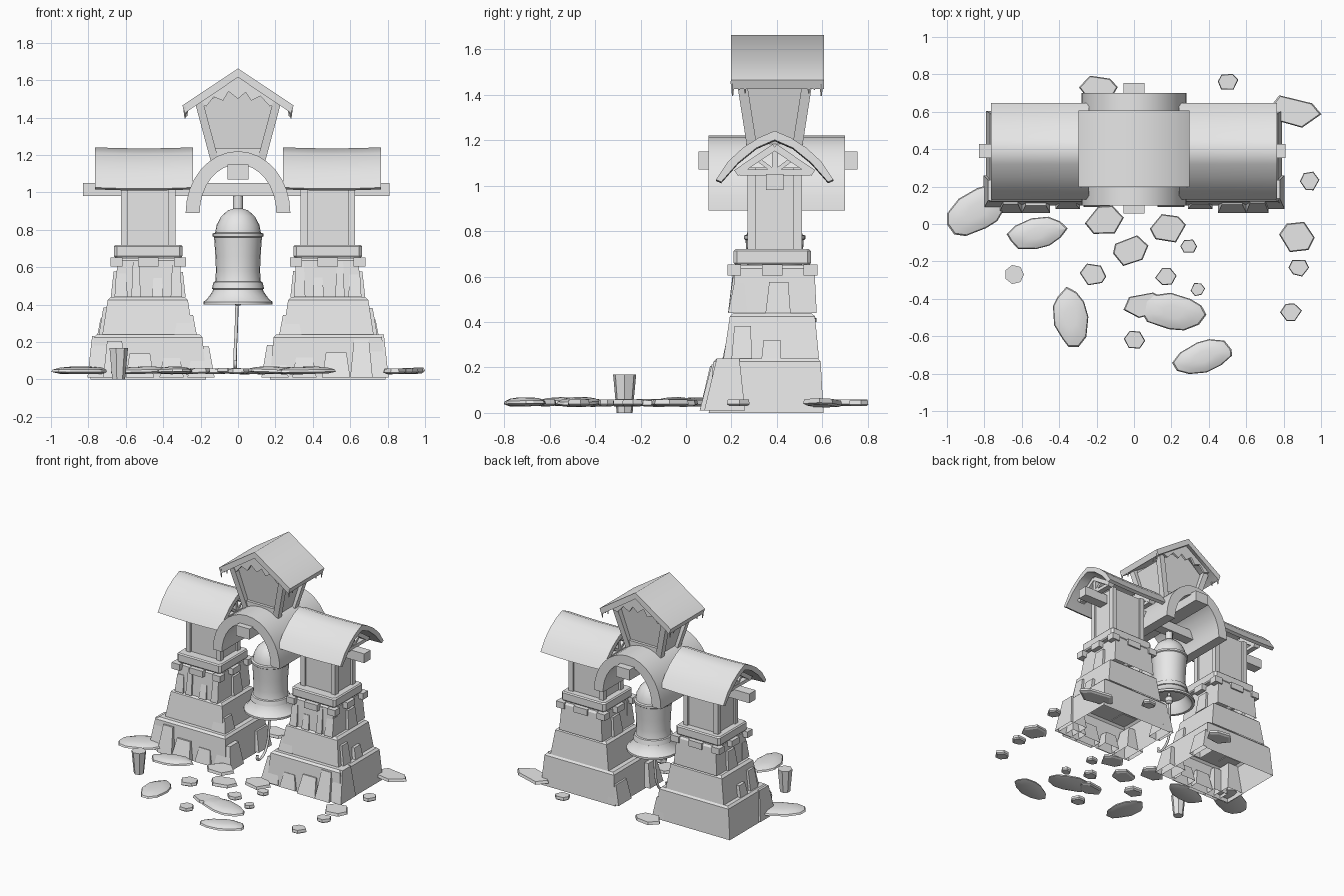
import bpy, bmesh, math, random
from mathutils import Vector

random.seed(4)
if "Cube" in bpy.data.objects:
    bpy.data.objects.remove(bpy.data.objects["Cube"], do_unlink=True)

GREY = (0.8, 0.8, 0.8, 1)
stone_grey = bpy.data.materials.new("stone_grey")
stone_grey.use_nodes = True
stone_grey.diffuse_color = GREY
stone_grey.node_tree.nodes["Principled BSDF"].inputs["Base Color"].default_value = GREY

CY = 0.39   # depth of the gate's centre line
TX = 0.48   # distance of each tower from the middle


def loft(name, rings, smooth=0, floor=True):
    """Skin closed rings of points; cap the last ring, and the first if floor is set."""
    bm = bmesh.new()
    rows = [[bm.verts.new(p) for p in ring] for ring in rings]
    n = len(rows[0])
    for a, b in zip(rows, rows[1:]):
        for i in range(n):
            j = (i + 1) % n
            bm.faces.new((a[i], a[j], b[j], b[i]))
    if floor:
        bm.faces.new(rows[0])
    bm.faces.new(rows[-1])
    bmesh.ops.recalc_face_normals(bm, faces=bm.faces)
    me = bpy.data.meshes.new(name)
    bm.to_mesh(me)
    bm.free()
    me.materials.append(stone_grey)
    if smooth:
        me.shade_smooth()
        me.set_sharp_from_angle(angle=math.radians(smooth))
    ob = bpy.data.objects.new(name, me)
    bpy.context.collection.objects.link(ob)
    return ob


def rect(x0, x1, y0, y1, z, c=0.0):
    """Rectangle ring, with cut corners when c is set."""
    if not c:
        return [(x0, y0, z), (x1, y0, z), (x1, y1, z), (x0, y1, z)]
    return [(x0 + c, y0, z), (x1 - c, y0, z), (x1, y0 + c, z), (x1, y1 - c, z),
            (x1 - c, y1, z), (x0 + c, y1, z), (x0, y1 - c, z), (x0, y0 + c, z)]


def box(name, x0, x1, y0, y1, z0, z1):
    return loft(name, [rect(x0, x1, y0, y1, z0), rect(x0, x1, y0, y1, z1)])


def lathe(name, profile, x=0, y=CY, n=24, smooth=40):
    turn = [2 * math.pi * i / n for i in range(n)]
    return loft(name, [[(x + r * math.cos(t), y + r * math.sin(t), z) for t in turn]
                       for r, z in profile], smooth)


def bar(name, a, b, w, d, normal):
    """Straight timber from a to b; d is its size along the normal."""
    a, b, nrm = Vector(a), Vector(b), Vector(normal)
    side = (b - a).cross(nrm).normalized() * w / 2
    dep = nrm * d / 2
    return loft(name, [[p + side + dep, p - side + dep, p - side - dep, p + side - dep]
                       for p in (a, b)])


def tower(s, side):
    def stone(name, x0, x1, y0, y1, z0, z1, taper=0.02, lean=0.02):
        j = random.uniform(-0.006, 0.006)
        return loft(f"{side}_{name}", [
            rect(s * x0, s * x1, y0, y1, z0),
            rect(s * (x0 + taper), s * (x1 - taper), y0 + lean + j, y1 - lean / 2, z1 + j)],
            floor=z0 > 0.1)

    # Three hollow, tapering masonry tiers, each with a worn top edge
    tiers = [(0.17, 0.79, 0.10, 0.605, 0.0, 0.24, 0.025),
             (0.24, 0.725, 0.165, 0.585, 0.24, 0.44, 0.035),
             (0.30, 0.66, 0.20, 0.575, 0.44, 0.65, 0.02)]
    for k, (x0, x1, y0, y1, z0, z1, t) in enumerate(tiers):
        loft(f"{side}_tier_{k}", [
            rect(s * x0, s * x1, y0, y1, z0),
            rect(s * (x0 + t * .8), s * (x1 - t * .8), y0 + t * .8, y1 - t * .5, z1 - 0.015),
            rect(s * (x0 + t + .01), s * (x1 - t - .01), y0 + t + .01, y1 - t, z1)], floor=False)

    # Raised corner stones and facing stones
    stone("outer_corner_stone", 0.66, 0.805, 0.08, 0.26, 0.01, 0.235, 0.025, 0.05)
    stone("inner_corner_stone", 0.125, 0.27, 0.09, 0.25, 0.01, 0.18, 0.03, 0.04)
    stone("front_stone_a", 0.45, 0.60, 0.06, 0.16, 0.01, 0.14, 0.02, 0.04)
    stone("front_stone_b", 0.60, 0.72, 0.06, 0.18, 0.01, 0.21, 0.02, 0.05)
    stone("front_stone_c", 0.29, 0.42, 0.08, 0.18, 0.01, 0.12, 0.02, 0.03)
    stone("inner_rear_stone", 0.14, 0.24, 0.45, 0.605, 0.01, 0.16, 0.03, 0.02)
    stone("outer_low_stone", 0.64, 0.755, 0.33, 0.42, 0.22, 0.32, 0.02, 0.01)
    stone("mid_outer_stone", 0.62, 0.745, 0.20, 0.29, 0.235, 0.38, 0.025, 0.01)
    stone("mid_inner_stone", 0.22, 0.34, 0.16, 0.28, 0.235, 0.34, 0.02, 0.02)
    for x0, x1, h in ((0.30, 0.36, 0.62), (0.40, 0.46, 0.55), (0.52, 0.57, 0.63), (0.59, 0.66, 0.57)):
        stone("upper_slab", x0, x1, 0.185, 0.27, 0.44, h, 0.008, 0.025)
    for x in (0.31, 0.65):
        stone("upper_side_slab", x - 0.03, x + 0.03, 0.35, 0.46, 0.44, 0.58, 0.015, 0.02)

    # Bracket blocks carrying the cap slab
    for dx in (-1, 0, 1):
        for dy in (-1, 0, 1):
            if dx or dy:
                x, y = s * (TX + dx * 0.17), 0.38 + dy * 0.168
                hx, hy = 0.033 if dx else 0.055, 0.03 if dy else 0.045
                box(f"{side}_bracket", x - hx, x + hx, y - hy, y + hy, 0.605, 0.652)
    cap = [(0.006, 0.652), (0, 0.66), (0, 0.712), (0.008, 0.72)]
    loft(f"{side}_cap_slab", [rect(s * TX - .183 + i, s * TX + .183 - i, 0.21 + i, 0.55 - i, z, 0.015)
                              for i, z in cap])

    # Timber shaft with corner posts
    x = s * TX
    box(f"{side}_shaft", x - 0.13, x + 0.13, CY - 0.105, CY + 0.105, 0.72, 1.08)
    for dx in (-0.127, 0.127):
        for dy in (-0.102, 0.102):
            box(f"{side}_corner_post", x + dx - .018, x + dx + .018,
                CY + dy - .018, CY + dy + .018, 0.72, 1.08)

    # Curved saddle roof with a slightly sagging ridge
    outer = [(0.258, 1.02), (0.205, 1.10), (0.14, 1.16), (0.07, 1.205)]
    inner = [(0.08, 1.16), (0.16, 1.095), (0.235, 1.01)]
    prof = (outer + [(0, 1.235)] + [(-t, z) for t, z in outer[::-1]]
            + [(-t, z) for t, z in inner[::-1]] + [(0, 1.195)] + inner)
    rows = []
    for i in range(5):
        u = i / 4
        lift = 0.006 * (2 * u - 1) ** 2
        rows.append([(s * (0.24 + 0.525 * u), CY + t, z + lift) for t, z in prof])
    loft(f"{side}_roof", rows, 55)

    # Gable trusses at both ends of the roof
    for gx in (0.30, 0.68):
        gx *= s
        for d in (-1, 1):
            bar(f"{side}_rafter", (gx, CY, 1.17), (gx, CY + d * 0.17, 1.055), 0.03, 0.05, (1, 0, 0))
            bar(f"{side}_strut", (gx, CY, 1.06), (gx, CY + d * 0.08, 1.12), 0.018, 0.03, (1, 0, 0))
        bar(f"{side}_king_post", (gx, CY, 1.04), (gx, CY, 1.17), 0.025, 0.035, (1, 0, 0))
        box(f"{side}_tie", gx - .02, gx + .02, CY - .155, CY + .155, 1.045, 1.07)


tower(-1, "right")
tower(1, "left")

# Long cross beam and short vault beam
box("long_beam", -0.83, 0.81, CY - 0.038, CY + 0.038, 0.98, 1.05)
box("vault_beam", -0.057, 0.057, 0.055, 0.755, 1.07, 1.15)

# Barrel vault over the bell
sweep = [math.pi * i / 16 for i in range(17)]
arch = [(0.28 * math.cos(t), 0.89 + 0.33 * math.sin(t)) for t in sweep]
arch += [(0.205 * math.cos(t), 0.89 + 0.26 * math.sin(t)) for t in sweep[::-1]]
loft("vault", [[(x, y, z) for x, z in arch] for y in (0.10, 0.70)], 30)

# Turret: leaning recessed walls, corner posts, gable roof
walls = [(-.12, 1.16), (.12, 1.16), (.195, 1.46), (0, 1.6), (-.195, 1.46)]
loft("turret_walls", [[(x, CY + d * (0.09 + 0.12 * (z - 1.16)), z) for x, z in walls]
                      for d in (-1, 1)])
for sx in (-1, 1):
    for sy in (-1, 1):
        rows = []
        for hx, hy, z in ((0.122, 0.098, 1.16), (0.208, 0.148, 1.48)):
            x, y = sx * hx, CY + sy * hy
            rows.append(rect(x - .022, x + .022, y - .022, y + .022, z))
        loft("turret_post", rows)
        # Drips hanging from the eaves
        for k, (dy, h) in enumerate(((0.195, 0.05), (0.165, 0.025), (0.14, 0.04))):
            lathe("eave_drip", [(0.003, 1.445 - h), (0.011, 1.46)],
                  sx * (0.283 - .004 * k), CY + 0.01 + sy * dy, 6)
for sy in (-1, 1):
    bar("turret_sill", (-.14, CY + sy * .105, 1.21), (.14, CY + sy * .105, 1.21), 0.05, 0.03, (0, 1, 0))
gable = [(0.298, 1.465), (0, 1.662), (-0.298, 1.465), (-0.283, 1.425), (0, 1.615), (0.283, 1.425)]
loft("turret_roof", [[(x, y, z) for x, z in gable] for y in (0.197, 0.607)], 70)
ragged = [(-.22, 1.475), (0, 1.62), (.22, 1.475), (.17, 1.46), (.12, 1.515), (.07, 1.49),
          (.04, 1.535), (0, 1.5), (-.05, 1.54), (-.08, 1.49), (-.13, 1.51), (-.17, 1.46)]
for y in (0.225, 0.565):
    loft("gable_trim", [[(x, y + d, z) for x, z in ragged] for d in (0, 0.015)])

# Bell, hanger and bands
lathe("bell_hanger", [(0.027, 0.89), (0.027, 0.99)], n=10)
lathe("bell", [(0.02, 0.915), (0.055, 0.903), (0.09, 0.872), (0.115, 0.825), (0.122, 0.785),
               (0.135, 0.78), (0.135, 0.765), (0.128, 0.76), (0.121, 0.66), (0.118, 0.58),
               (0.122, 0.52), (0.137, 0.47), (0.165, 0.43), (0.185, 0.415), (0.185, 0.40),
               (0.165, 0.40), (0.12, 0.47), (0.10, 0.60), (0.02, 0.70)])
lathe("bell_band", [(0.12, 0.525), (0.131, 0.52), (0.14, 0.485), (0.13, 0.48)])
lathe("clapper", [(0.012, 0.395), (0.028, 0.41), (0.028, 0.44), (0.01, 0.46), (0.01, 0.69)], n=10)

# Bell rope with a curled end
rope = bpy.data.curves.new("bell_rope", "CURVE")
rope.dimensions = "3D"
rope.bevel_depth = 0.009
rope.bevel_resolution = 1
path = [(-.005, 0.39, .42), (-.01, .385, .25), (-.015, .37, .14), (-.015, .33, .08),
        (-.015, .28, .06), (-.015, .25, .075), (-.015, .255, .1)]
sp = rope.splines.new("BEZIER")
sp.bezier_points.add(len(path) - 1)
for bp, co in zip(sp.bezier_points, path):
    bp.co = co
    bp.handle_left_type = bp.handle_right_type = "AUTO"
rope.materials.append(stone_grey)
bpy.context.collection.objects.link(bpy.data.objects.new("bell_rope", rope))

# Small solid stake
lathe("stake", [(0.036, 0), (0.052, 0.168)], -0.64, -0.27, 7, 0)

# Scattered flat paving stones: x, y, half length, half width, turn
stones = [(-.84, .07, .18, .11, 35), (-.52, -.05, .155, .085, 10), (-.16, .02, .1, .08, 0),
          (-.02, -.14, .1, .08, 20), (.18, -.02, .1, .08, 0), (.29, -.12, .045, .04, 0),
          (-.22, -.27, .075, .06, 0), (.17, -.28, .055, .05, 0), (.34, -.35, .04, .035, 0),
          (-.34, -.5, .155, .09, 100), (.21, -.47, .17, .1, -8), (.05, -.43, .11, .065, 15),
          (0, -.62, .057, .05, 0), (.37, -.71, .16, .085, 18), (.87, -.07, .1, .09, 0),
          (.88, -.23, .055, .05, 0), (.84, -.47, .055, .05, 0), (.94, .23, .05, .055, 0),
          (.5, .76, .055, .05, 0), (.86, .6, .14, .085, -12), (-.19, .72, .1, .075, 0)]
domed = ((0.72, 0.03), (1, 0.04), (0.95, 0.052), (0.7, 0.063), (0.35, 0.068))
flat = ((0.8, 0.03), (1, 0.038), (0.93, 0.058))
for x, y, a, b, deg in stones:
    big = a > 0.145
    n = 11 if big else 6
    rim = [(2 * math.pi * (i + random.uniform(-.2, .2)) / n, random.uniform(.94, 1.08)) for i in range(n)]
    c, s = math.cos(math.radians(deg)), math.sin(math.radians(deg))
    tilt = random.uniform(-.06, .06)
    rows = []
    for k, z in domed if big else flat:
        pts = [(a * k * r * math.cos(t), b * k * r * math.sin(t)) for t, r in rim]
        rows.append([(x + u * c - v * s, y + u * s + v * c, z + tilt * u) for u, v in pts])
    loft("paving_stone", rows, 25 if big else 0)
